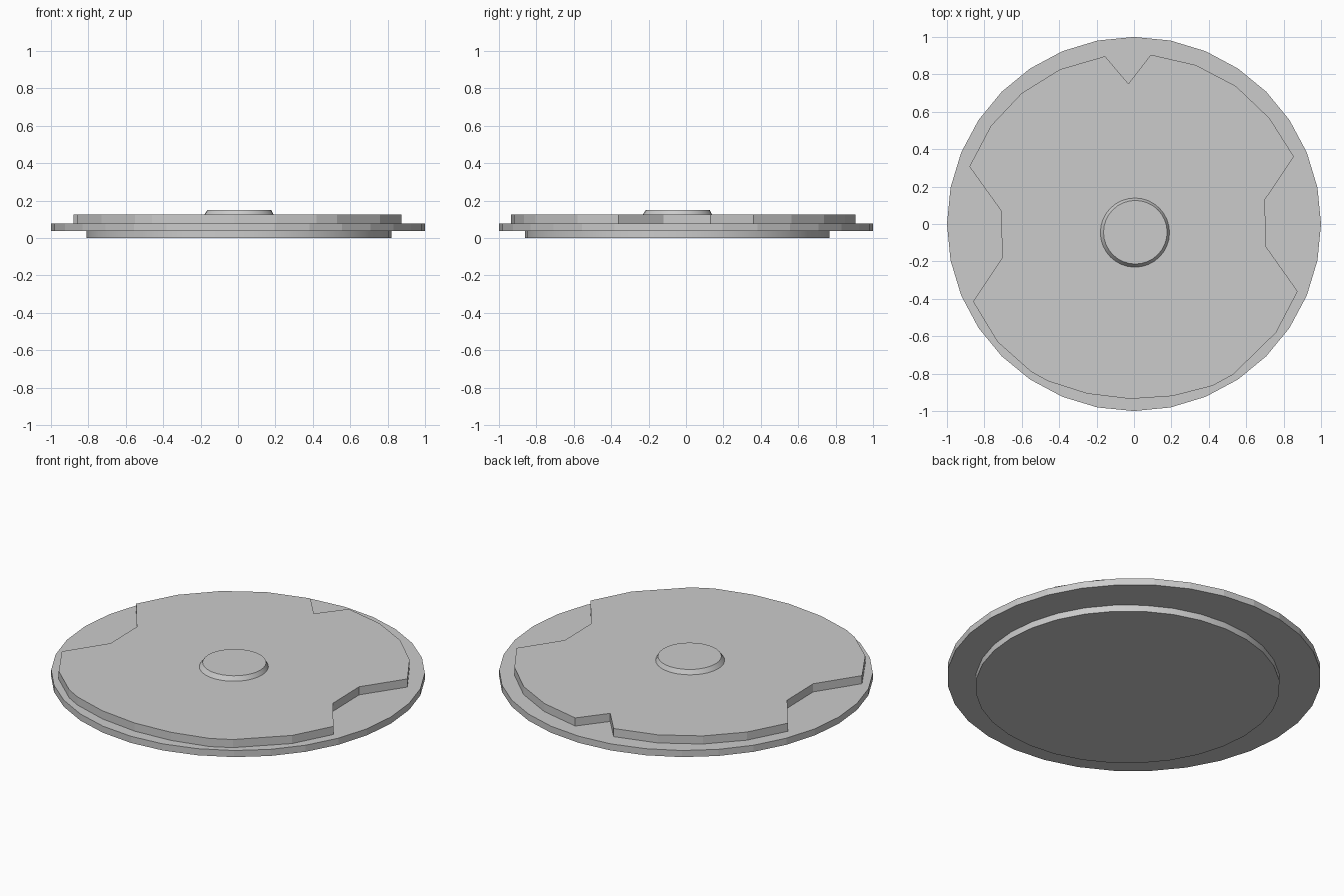
import bpy, bmesh
from math import cos, sin, tau

if "Cube" in bpy.data.objects:
    bpy.data.objects.remove(bpy.data.objects["Cube"])


def circle(radius, cx=0.0, cy=0.0, sides=32):
    return [(cx + radius * cos(tau * i / sides), cy + radius * sin(tau * i / sides))
            for i in range(sides)]


def loft(name, lower, upper, z0, z1, smooth=False):
    """Closed solid between two matching outlines."""
    bm = bmesh.new()
    lo = [bm.verts.new((x, y, z0)) for x, y in lower]
    hi = [bm.verts.new((x, y, z1)) for x, y in upper]
    n = len(lo)
    bm.faces.new(lo[::-1])
    bm.faces.new(hi)
    for i in range(n):
        j = (i + 1) % n
        bm.faces.new((lo[i], lo[j], hi[j], hi[i]))
    bmesh.ops.recalc_face_normals(bm, faces=bm.faces)
    mesh = bpy.data.meshes.new(name)
    bm.to_mesh(mesh)
    bm.free()
    obj = bpy.data.objects.new(name, mesh)
    bpy.context.collection.objects.link(obj)
    if smooth:
        bpy.context.view_layer.objects.active = obj
        obj.select_set(True)
        bpy.ops.object.shade_smooth_by_angle(angle=0.52)
        obj.select_set(False)
    return obj


# Round foot underneath, slightly off centre
foot = circle(0.815, 0.005, -0.047)
loft("bottom_foot", foot, foot, 0.0, 0.038, smooth=True)

# Wide main disc
rim = circle(1.0)
loft("main_disc", rim, rim, 0.038, 0.077)

# Raised plate with one V notch at the back and a wide notch on each side
plate = [
    (-0.03, 0.75), (-0.155, 0.897), (-0.395, 0.827), (-0.60, 0.70), (-0.765, 0.525),
    (-0.88, 0.307), (-0.71, 0.07), (-0.705, -0.18), (-0.86, -0.415), (-0.73, -0.63),
    (-0.55, -0.79), (-0.46, -0.84), (-0.25, -0.907), (-0.02, -0.935), (0.205, -0.92),
    (0.42, -0.865), (0.53, -0.805), (0.76, -0.58), (0.875, -0.36), (0.705, -0.12),
    (0.70, 0.13), (0.855, 0.36), (0.725, 0.565), (0.545, 0.737), (0.33, 0.85),
    (0.09, 0.905),
]
loft("notched_plate", plate, plate, 0.077, 0.125)

# Low tapered button in the middle
loft("centre_button", circle(0.185, 0.005, -0.046), circle(0.17, 0.007, -0.044),
     0.125, 0.15, smooth=True)
